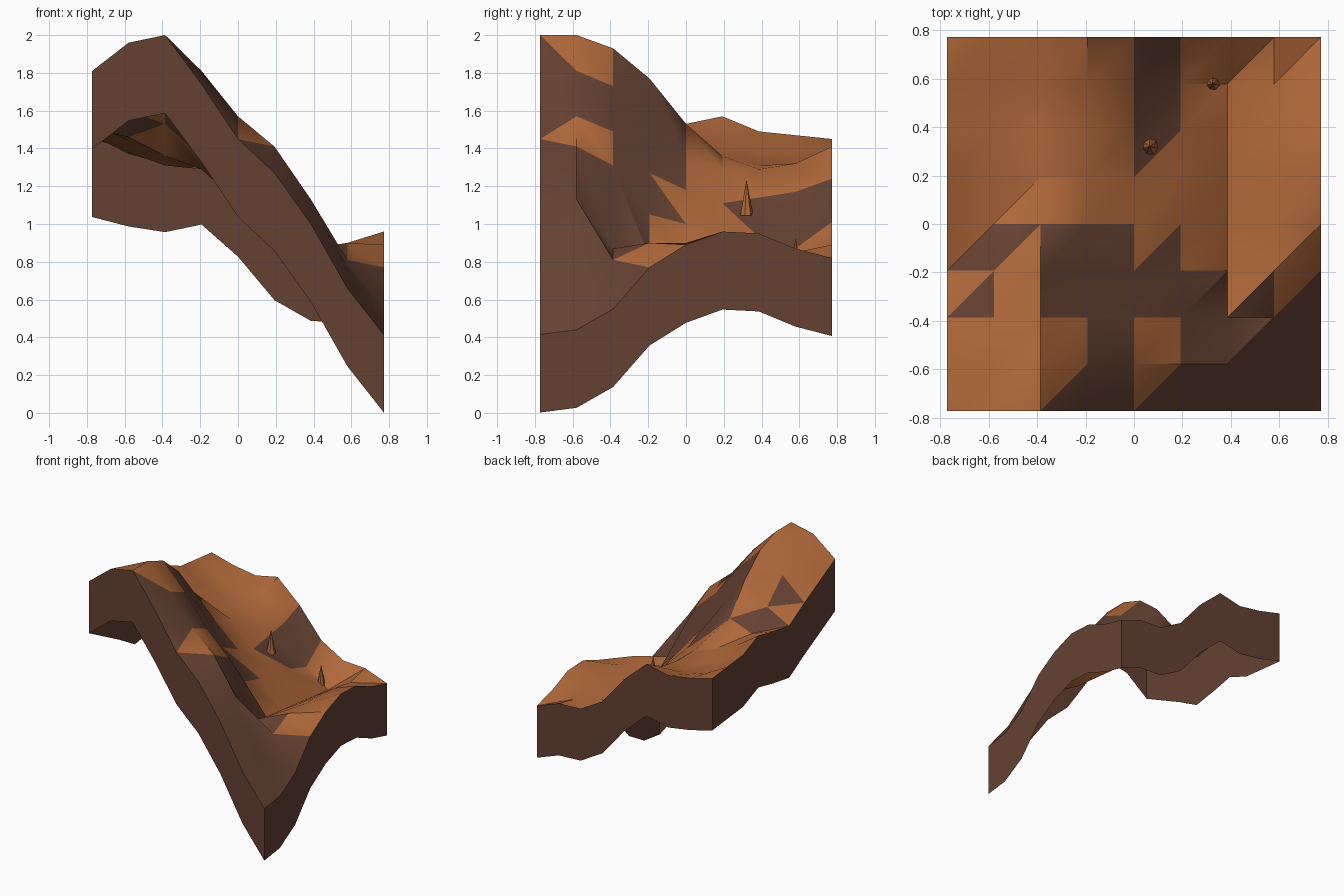
import bpy
import bmesh
import math

cube = bpy.data.objects.get("Cube")
if cube:
    bpy.data.objects.remove(cube, do_unlink=True)


def make_material(name, colour):
    mat = bpy.data.materials.new(name)
    mat.use_nodes = True
    mat.diffuse_color = (*colour, 1)
    mat.node_tree.nodes["Principled BSDF"].inputs["Base Color"].default_value = (*colour, 1)
    return mat


SAND = make_material("orange_sand", (0.43, 0.138, 0.042))
ROCK = make_material("brown_rock", (0.127, 0.053, 0.032))

HALF = 0.772        # half width of the block
DEPTH = 0.413       # height of the side walls

# Surface heights in hundredths, one row per grid line from front to back
HEIGHTS = [
    [181, 196, 200, 174, 145, 127, 100, 66, 41.5],
    [171, 190, 200, 181, 157, 141, 113, 76, 44],
    [161, 178, 193, 173, 149, 131, 87, 81, 55],
    [150, 160, 177, 152, 127, 105, 82, 90, 77],
    [153, 146, 153, 135, 118, 100, 80, 90, 89],
    [157, 144, 136, 129, 111, 98, 78, 89, 96],
    [149, 138, 131, 129, 114, 93, 76, 88, 95],
    [147, 137, 132, 132, 117, 87, 74, 85, 87],
    [145, 140, 137, 141, 124, 101, 90, 89, 82],
]

# Ground cover of each cell: o sand, b rock, u or l rock on the upper or lower triangle
COVER = [
    "oolblbbb",
    "ooobobbb",
    "lobbbbll",
    "lubblooo",
    "oooooooo",
    "oooouooo",
    "oooobooo",
    "oooobooo",
]
CELLS = len(COVER)
STEP = 2 * HALF / CELLS


def grid_point(i, j):
    return (i * STEP - HALF, j * STEP - HALF, HEIGHTS[j][i] / 100)


def finish(bm, name, materials, angle=None):
    mesh = bpy.data.meshes.new(name)
    bm.to_mesh(mesh)
    bm.free()
    for mat in materials:
        mesh.materials.append(mat)
    obj = bpy.data.objects.new(name, mesh)
    bpy.context.collection.objects.link(obj)
    if angle:
        bpy.ops.object.select_all(action="DESELECT")
        obj.select_set(True)
        bpy.context.view_layer.objects.active = obj
        bpy.ops.object.shade_smooth_by_angle(angle=math.radians(angle))
    return obj


# Terrain surface: a triangulated height grid with rock patches
bm = bmesh.new()
grid = [[bm.verts.new(grid_point(i, j)) for i in range(CELLS + 1)] for j in range(CELLS + 1)]
for j, row in enumerate(COVER):
    for i, cover in enumerate(row):
        a, b = grid[j][i], grid[j][i + 1]
        c, d = grid[j + 1][i + 1], grid[j + 1][i]
        lower = bm.faces.new((a, b, c))
        upper = bm.faces.new((a, c, d))
        lower.material_index = int(cover in "bl")
        upper.material_index = int(cover in "bu")
finish(bm, "terrain_surface", [SAND, ROCK], 35)

# Side walls: the rim dropped straight down, open underneath
bm = bmesh.new()
span = range(CELLS)
rim = [(i, 0) for i in span] + [(CELLS, j) for j in span]
rim += [(CELLS - i, CELLS) for i in span] + [(0, CELLS - j) for j in span]
top = [bm.verts.new(grid_point(i, j)) for i, j in rim]
bottom = [bm.verts.new((v.co.x, v.co.y, v.co.z - DEPTH)) for v in top]
for k in range(len(rim)):
    n = (k + 1) % len(rim)
    bm.faces.new((bottom[k], bottom[n], top[n], top[k]))
finish(bm, "side_walls", [ROCK])


# Small pointed spires standing on the slope
def add_spire(name, x, y, base, height=0.19, radius=0.036):
    bm = bmesh.new()
    bmesh.ops.create_cone(bm, cap_ends=True, segments=7, radius1=radius, radius2=0, depth=height)
    bmesh.ops.translate(bm, verts=bm.verts, vec=(x, y, base + height / 2))
    finish(bm, name, [SAND])


add_spire("slope_spire", 0.065, 0.32, 1.045)
add_spire("valley_spire", 0.325, 0.58, 0.735)
